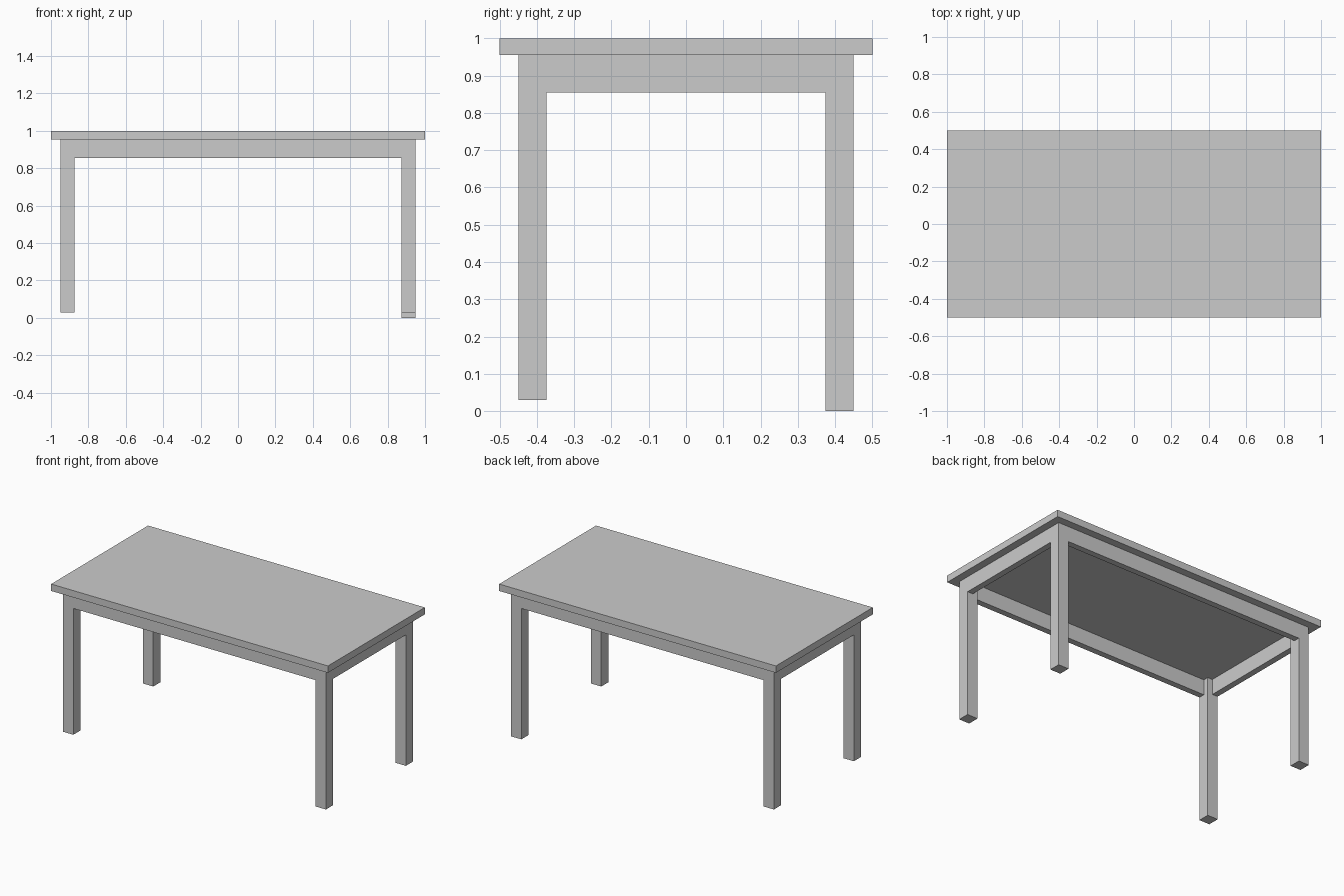
import bpy

if "Cube" in bpy.data.objects:
    bpy.data.objects.remove(bpy.data.objects["Cube"])


def box(name, x, y, z):
    """Box from (min, max) ranges along each axis."""
    bpy.ops.mesh.primitive_cube_add(size=1, location=[sum(r) / 2 for r in (x, y, z)])
    ob = bpy.context.object
    ob.name = name
    ob.scale = [r[1] - r[0] for r in (x, y, z)]
    bpy.ops.object.transform_apply(location=False, rotation=False, scale=True)
    return ob


def side(s, a, b):
    """Range a..b mirrored to the side s (+1 or -1)."""
    return sorted((s * a, s * b))


UNDER = 0.955            # underside of the top
LEG = 0.075              # leg width
OX, OY = 0.95, 0.45      # outer faces of the legs
IX, IY = OX - LEG, OY - LEG
RAIL = 0.04              # apron thickness
RAIL_Z = (0.855, UNDER)

# Table top
box("table_top", (-1, 1), (-0.5, 0.5), (UNDER, 1))

# Legs: the back right one is slightly longer than the others
for sx, xn in ((-1, "left"), (1, "right")):
    for sy, yn in ((-1, "front"), (1, "back")):
        foot = 0.0 if (sx, sy) == (1, 1) else 0.03
        box(f"{yn}_{xn}_leg", side(sx, IX, OX), side(sy, IY, OY), (foot, UNDER))

# Aprons between the legs, flush with their outer faces
for s, yn, xn in ((-1, "front", "left"), (1, "back", "right")):
    box(f"{yn}_apron", (-IX, IX), side(s, OY - RAIL, OY), RAIL_Z)
    box(f"{xn}_apron", side(s, OX - RAIL, OX), (-IY, IY), RAIL_Z)
